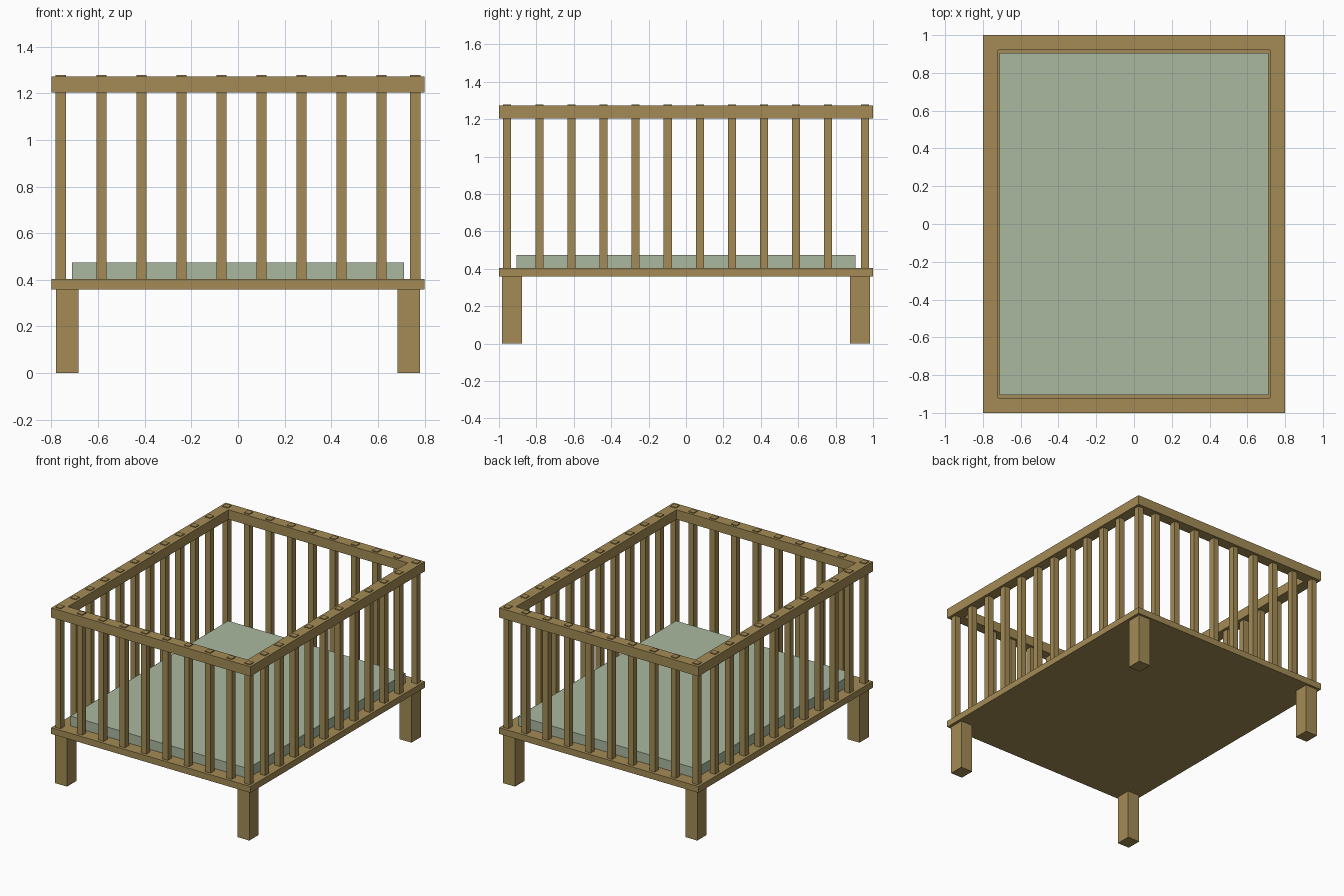
import bpy
import bmesh
from mathutils import Matrix

if "Cube" in bpy.data.objects:
    bpy.data.objects.remove(bpy.data.objects["Cube"])


def material(name, color):
    m = bpy.data.materials.new(name)
    m.diffuse_color = color
    m.use_nodes = True
    m.node_tree.nodes["Principled BSDF"].inputs["Base Color"].default_value = m.diffuse_color
    return m


WOOD = material("wood", (0.37, 0.26, 0.09, 1))
SAGE = material("sage fabric", (0.40, 0.48, 0.35, 1))


def boxes(name, spans, mat):
    """One object from boxes given as ((x0, x1), (y0, y1), (z0, z1))."""
    bm = bmesh.new()
    for span in spans:
        center = [(a + b) / 2 for a, b in span]
        size = [b - a for a, b in span]
        bmesh.ops.create_cube(bm, size=1, matrix=Matrix.Translation(center) @ Matrix.Diagonal((*size, 1)))
    mesh = bpy.data.meshes.new(name)
    bm.to_mesh(mesh)
    bm.free()
    mesh.materials.append(mat)
    ob = bpy.data.objects.new(name, mesh)
    bpy.context.collection.objects.link(ob)
    return ob


def around(c, size):
    return (c - size / 2, c + size / 2)


HX, HY = 0.8, 1.0              # half size of the crib
BASE_Z, DECK_Z = 0.358, 0.404  # underside and top of the base
RAIL = 0.08                    # top rail width
RAIL_Z = (1.203, 1.273)
SLAT, SLAT_TOP, STEP = 0.043, 1.279, 0.1715
SX, SY = 0.76, 0.958           # slat centre lines

# Base board and mattress
boxes("base_board", [((-HX, HX), (-HY, HY), (BASE_Z, DECK_Z))], WOOD)
boxes("mattress", [((-0.712, 0.712), (-0.905, 0.905), (DECK_Z, 0.475))], SAGE)

# Four legs
for side, sx in (("left", -1), ("right", 1)):
    for end, sy in (("front", -1), ("back", 1)):
        boxes(f"{end}_{side}_leg",
              [(around(sx * 0.732, 0.095), around(sy * 0.93, 0.107), (0, BASE_Z))], WOOD)

# Top rails: long sides full length, ends fitted between them
for name, s in (("left", -1), ("right", 1)):
    boxes(f"{name}_top_rail", [(around(s * (HX - RAIL / 2), RAIL), (-HY, HY), RAIL_Z)], WOOD)
for name, s in (("front", -1), ("back", 1)):
    boxes(f"{name}_top_rail",
          [((RAIL - HX, HX - RAIL), around(s * (HY - RAIL / 2), RAIL), RAIL_Z)], WOOD)

# Slats: evenly stepped from one corner, tips poking through the rails
slat_z = (DECK_Z, SLAT_TOP)
xs = [-SX + 0.003 + STEP * i for i in range(1, 9)]
ys = [-SY + 0.003 + STEP * i for i in range(1, 11)]
for name, s in (("front", -1), ("back", 1)):
    boxes(f"{name}_slats", [(around(x, SLAT), around(s * SY, SLAT), slat_z) for x in xs], WOOD)
for name, s in (("left", -1), ("right", 1)):
    boxes(f"{name}_slats", [(around(s * SX, SLAT), around(y, SLAT), slat_z) for y in ys], WOOD)
boxes("corner_slats", [(around(x, SLAT), around(y, SLAT), slat_z)
                       for x in (-SX, SX) for y in (-SY, SY)], WOOD)
